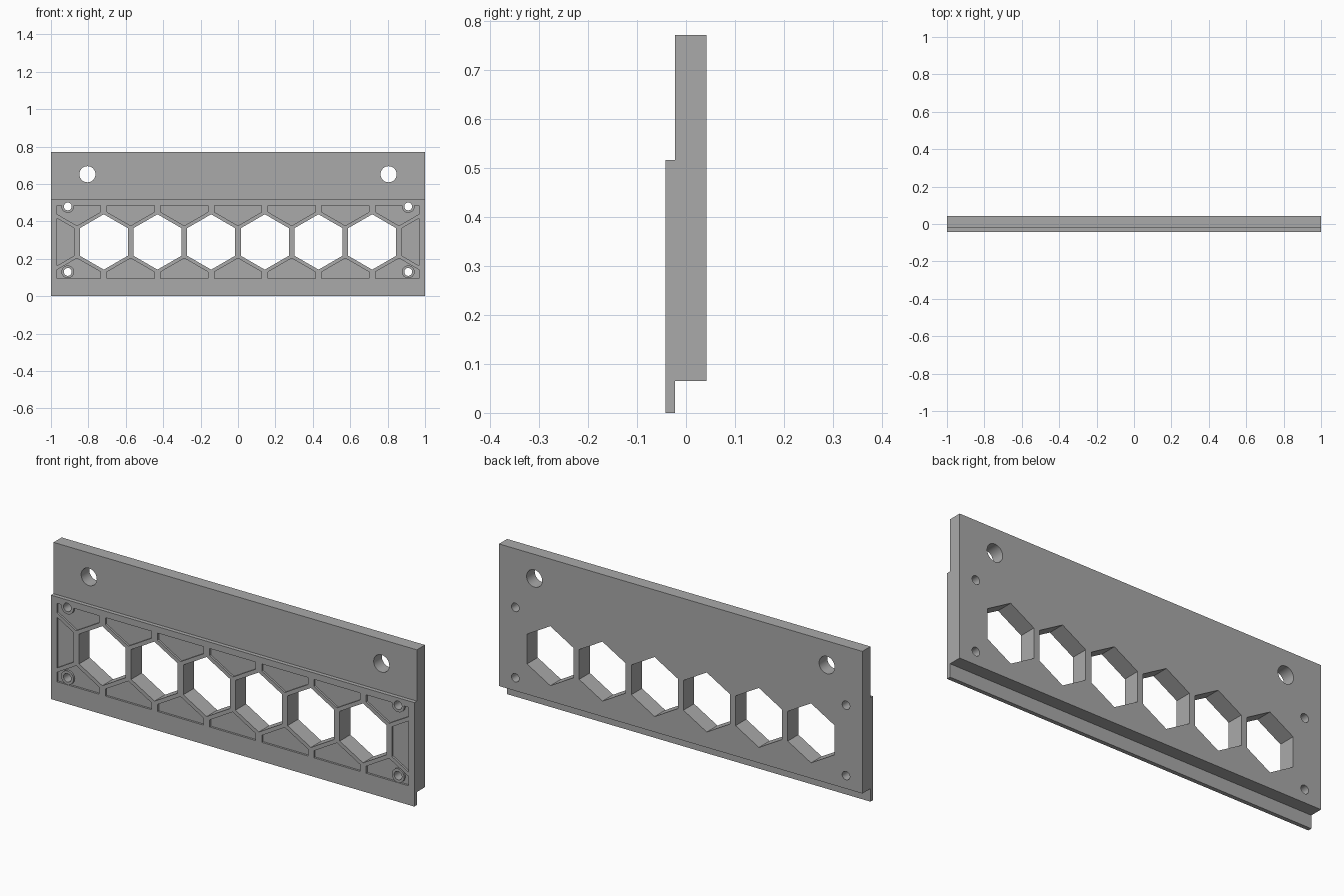
import bpy, bmesh
from math import cos, sin, pi, tan, radians

cube = bpy.data.objects.get("Cube")
if cube:
    bpy.data.objects.remove(cube, do_unlink=True)

PITCH, MID, R = 0.287, 0.29, 0.148       # hexagon spacing, centre height, radius
FRONT, STEP, BACK = -0.042, -0.022, 0.042
POCKET = 0.01                            # depth of the front recesses
EDGE, RIM = 0.967, 0.195                 # half width / half height of the recessed field
SLOPE = tan(radians(30))


def polygon(x, z, r, n):
    """Regular polygon with a corner pointing up."""
    return [(x + r * sin(2 * pi * i / n), z + r * cos(2 * pi * i / n)) for i in range(n)]


def prisms(name, outlines, y0, y1):
    """One object holding a prism along y for each (x, z) outline."""
    bm = bmesh.new()
    for pts in outlines:
        face = bm.faces.new([bm.verts.new((x, y0, z)) for x, z in pts])
        ext = bmesh.ops.extrude_face_region(bm, geom=[face])
        moved = [v for v in ext["geom"] if isinstance(v, bmesh.types.BMVert)]
        bmesh.ops.translate(bm, verts=moved, vec=(0, y1 - y0, 0))
    bmesh.ops.recalc_face_normals(bm, faces=bm.faces)
    mesh = bpy.data.meshes.new(name)
    bm.to_mesh(mesh)
    bm.free()
    ob = bpy.data.objects.new(name, mesh)
    bpy.context.collection.objects.link(ob)
    return ob


def cut(target, cutter):
    """Subtract the cutter, bake the result and discard the cutter."""
    mod = target.modifiers.new("cut", "BOOLEAN")
    mod.operation, mod.solver, mod.object = "DIFFERENCE", "EXACT", cutter
    bpy.context.view_layer.update()
    graph = bpy.context.evaluated_depsgraph_get()
    mesh = bpy.data.meshes.new_from_object(target.evaluated_get(graph))
    target.modifiers.clear()
    target.data = mesh
    bpy.data.objects.remove(cutter, do_unlink=True)


# Panel: stepped side profile swept along x
profile = [(FRONT, 0), (STEP, 0), (STEP, 0.065), (BACK, 0.065),
           (BACK, 0.772), (STEP, 0.772), (STEP, 0.517), (FRONT, 0.517)]
bm = bmesh.new()
face = bm.faces.new([bm.verts.new((-1, y, z)) for y, z in profile])
ext = bmesh.ops.extrude_face_region(bm, geom=[face])
bmesh.ops.translate(bm, vec=(2, 0, 0),
                    verts=[v for v in ext["geom"] if isinstance(v, bmesh.types.BMVert)])
bmesh.ops.recalc_face_normals(bm, faces=bm.faces)
mesh = bpy.data.meshes.new("panel")
bm.to_mesh(mesh)
bm.free()
panel = bpy.data.objects.new("panel", mesh)
bpy.context.collection.objects.link(panel)

# Recesses between the hexagon ribs
half = PITCH / 2
side = half - 0.017                      # half width of a recess
apex = 0.087                             # height of the recess point above centre
pockets = []
for sz in (-1, 1):
    for i in range(-3, 4):
        c = i * PITCH
        x0, x1 = max(c - side, -EDGE), min(c + side, EDGE)
        pts = [(x0, RIM), (x1, RIM), (x1, apex + (x1 - c) * SLOPE),
               (c, apex), (x0, apex + (c - x0) * SLOPE)]
        pockets.append([(x, MID + sz * z) for x, z in pts])
inner = 3.5 * PITCH - R * cos(radians(30))
flare = R / 2 + (EDGE - inner) * SLOPE
for s in (-1, 1):
    pockets.append([(s * EDGE, MID - flare), (s * inner, MID - R / 2),
                    (s * inner, MID + R / 2), (s * EDGE, MID + flare)])
recesses = prisms("recess_cutter", pockets, FRONT - 0.05, FRONT + POCKET)

# Round bosses left standing around the screw holes
screws = [(sx * 0.91, MID + 0.015 + sz * 0.175) for sx in (-1, 1) for sz in (-1, 1)]
cut(recesses, prisms("boss_cutter", [polygon(x, z, 0.034, 40) for x, z in screws], -0.2, 0.2))
cut(panel, recesses)

# Through openings: hexagons, screw holes and mounting holes
openings = [polygon((i - 2.5) * PITCH, MID, R, 6) for i in range(6)]
openings += [polygon(x, z, 0.021, 32) for x, z in screws]
openings += [polygon(s * 0.805, 0.652, 0.043, 48) for s in (-1, 1)]
cut(panel, prisms("opening_cutter", openings, -0.3, 0.3))

# Material and shading
grey = bpy.data.materials.new("plain_grey")
grey.use_nodes = True
colour = (0.4, 0.4, 0.4, 1)
grey.diffuse_color = colour
grey.node_tree.nodes["Principled BSDF"].inputs["Base Color"].default_value = colour
panel.data.materials.clear()
panel.data.materials.append(grey)

bpy.ops.object.select_all(action="DESELECT")
panel.select_set(True)
bpy.context.view_layer.objects.active = panel
bpy.ops.object.shade_smooth_by_angle(angle=radians(30))
